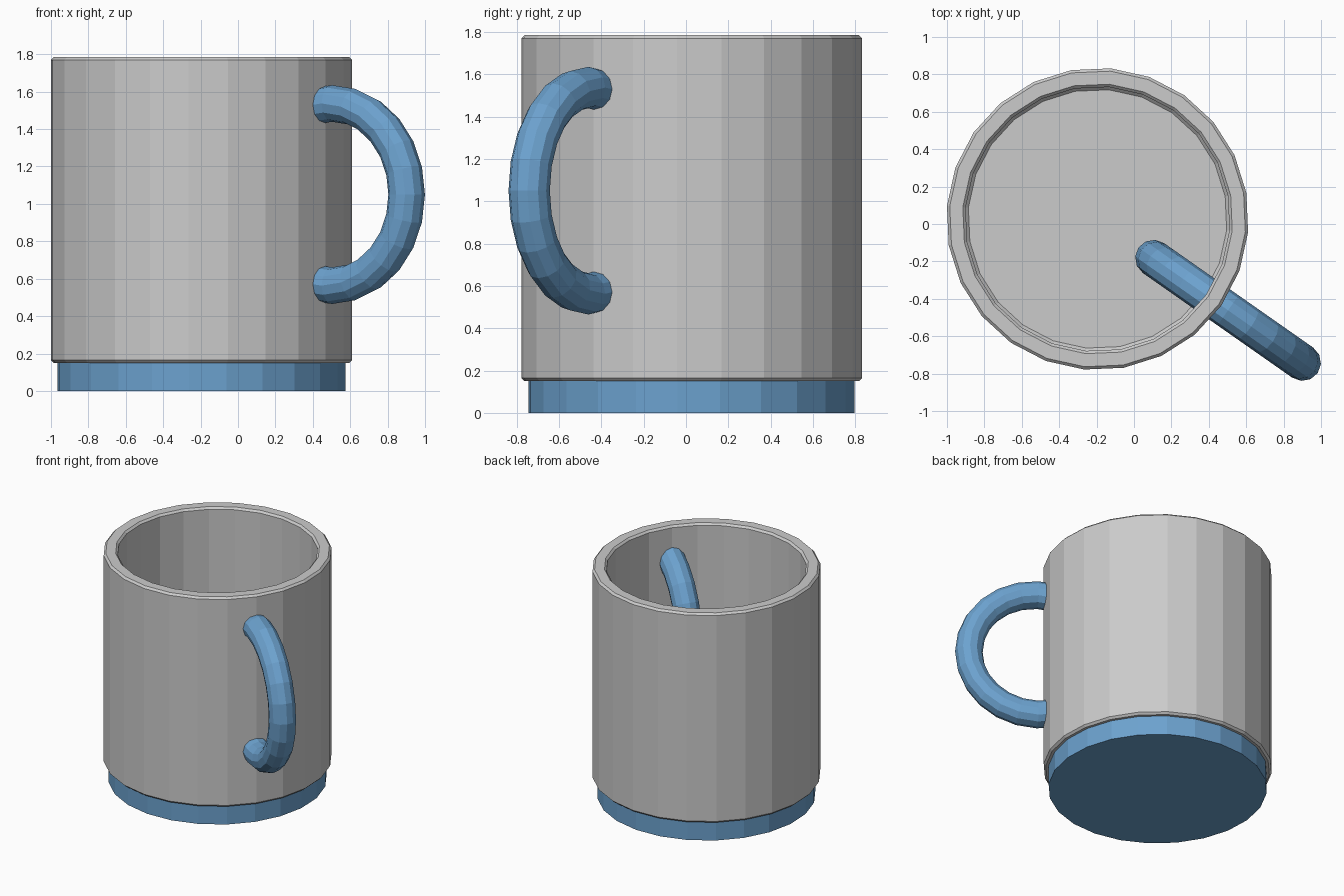
import bpy, bmesh
from math import sin, cos, pi, radians
from mathutils import Matrix, Vector

if "Cube" in bpy.data.objects:
    bpy.data.objects.remove(bpy.data.objects["Cube"])

CENTRE = Vector((-0.195, 0.027, 0))
TURN = radians(-35)          # direction the handle points
SIDES = 24

blue = bpy.data.materials.new("blue")
blue.diffuse_color = (0.15, 0.36, 0.62, 1)
blue.use_nodes = True
blue.node_tree.nodes["Principled BSDF"].inputs["Base Color"].default_value = blue.diffuse_color


def finish(name, bm, material=None):
    bmesh.ops.recalc_face_normals(bm, faces=bm.faces)
    mesh = bpy.data.meshes.new(name)
    bm.to_mesh(mesh)
    bm.free()
    obj = bpy.data.objects.new(name, mesh)
    bpy.context.collection.objects.link(obj)
    if material:
        mesh.materials.append(material)
    return obj


def lathe(name, profile, material=None):
    """Turn an open (radius, z) profile, closing both ends with a cap."""
    bm = bmesh.new()
    rings = []
    for r, z in profile:
        rings.append([bm.verts.new(CENTRE + Vector((
            r * cos(TURN + 2 * pi * i / SIDES),
            r * sin(TURN + 2 * pi * i / SIDES), z))) for i in range(SIDES)])
    for a, b in zip(rings, rings[1:]):
        for i in range(SIDES):
            j = (i + 1) % SIDES
            bm.faces.new((a[i], a[j], b[j], b[i]))
    bm.faces.new(rings[0])
    bm.faces.new(rings[-1])
    return finish(name, bm, material)


# Cup: bevelled outer wall, rim, inner wall and floor
B = 0.015
lathe("cup", [(0.808 - B, 0.15), (0.808, 0.15 + B), (0.808, 1.785 - B),
              (0.808 - B, 1.785), (0.708 + B, 1.785), (0.708, 1.785 - B),
              (0.708, 0.25 + B), (0.708 - B, 0.25)])

# Base
lathe("base", [(0.773, 0), (0.773, 0.152)], blue)

# Handle: a full upright ring passing through the cup wall
MAJOR, MINOR, NMAJ, NMIN = 0.487, 0.098, 24, 12
bm = bmesh.new()
place = (Matrix.Translation(CENTRE) @ Matrix.Rotation(TURN, 4, 'Z')
         @ Matrix.Translation((0.852, 0, 1.05)))
grid = []
for i in range(NMAJ):
    u = 2 * pi * i / NMAJ
    ring = []
    for k in range(NMIN):
        v = 2 * pi * k / NMIN
        d = MAJOR + MINOR * cos(v)
        ring.append(bm.verts.new(place @ Vector((d * cos(u), MINOR * sin(v), d * sin(u)))))
    grid.append(ring)
for i in range(NMAJ):
    a, b = grid[i], grid[(i + 1) % NMAJ]
    for k in range(NMIN):
        m = (k + 1) % NMIN
        bm.faces.new((a[k], a[m], b[m], b[k]))
finish("handle", bm, blue)
